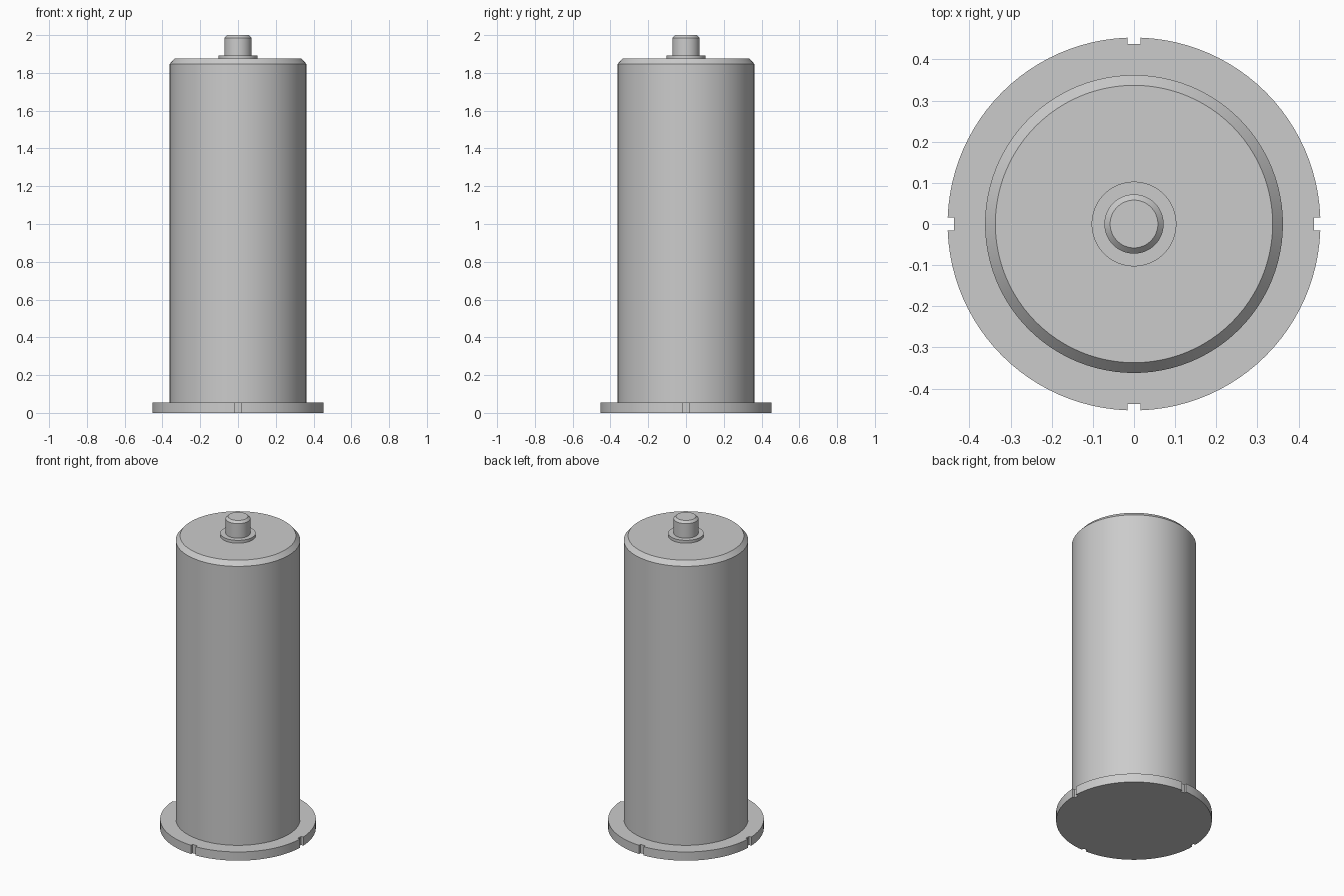
import bpy
import bmesh
from math import sin, cos, asin, pi, radians, sqrt

cube = bpy.data.objects.get("Cube")
if cube:
    bpy.data.objects.remove(cube, do_unlink=True)

GREY = (0.6, 0.6, 0.6, 1)
mat = bpy.data.materials.new("plain_grey")
mat.use_nodes = True
mat.diffuse_color = GREY
mat.node_tree.nodes["Principled BSDF"].inputs["Base Color"].default_value = GREY


def finish(name, bm):
    bmesh.ops.recalc_face_normals(bm, faces=bm.faces)
    mesh = bpy.data.meshes.new(name)
    bm.to_mesh(mesh)
    bm.free()
    mesh.materials.append(mat)
    obj = bpy.data.objects.new(name, mesh)
    bpy.context.collection.objects.link(obj)
    bpy.ops.object.select_all(action="DESELECT")
    obj.select_set(True)
    bpy.context.view_layer.objects.active = obj
    bpy.ops.object.shade_smooth_by_angle(angle=radians(30))
    return obj


def stack_rings(name, rings):
    """Close a solid from equal-length rings of points, bottom to top."""
    bm = bmesh.new()
    loops = [[bm.verts.new(p) for p in ring] for ring in rings]
    n = len(loops[0])
    for low, high in zip(loops, loops[1:]):
        for i in range(n):
            j = (i + 1) % n
            bm.faces.new((low[i], low[j], high[j], high[i]))
    bm.faces.new(loops[0][::-1])
    bm.faces.new(loops[-1])
    return finish(name, bm)


def turned(name, profile, segments=96):
    """Round part from (radius, height) pairs."""
    angles = [2 * pi * i / segments for i in range(segments)]
    return stack_rings(name, [[(r * cos(a), r * sin(a), z) for a in angles]
                              for r, z in profile])


def notched_outline(radius, inner, half, steps=24):
    """Circle with a square notch on each axis."""
    start = asin(half / radius)
    quarter = [(inner, -half), (inner, half)]
    for i in range(steps + 1):
        a = start + (pi / 2 - 2 * start) * i / steps
        quarter.append((radius * cos(a), radius * sin(a)))
    points = []
    for _ in range(4):
        points += quarter
        quarter = [(-y, x) for x, y in quarter]
    return points


# Base flange with four notches
outline = notched_outline(0.453, 0.437, 0.016)
stack_rings("base_flange", [[(x, y, z) for x, y in outline] for z in (0, 0.056)])

# Main cylinder with chamfered top edge
turned("main_cylinder", [(0.362, 0.03), (0.362, 1.847), (0.337, 1.875)])

# Thin collar and chamfered pin on top
turned("pin_collar", [(0.103, 1.86), (0.103, 1.893)], 64)
turned("top_pin", [(0.072, 1.87), (0.072, 1.986), (0.058, 2.0)], 64)
